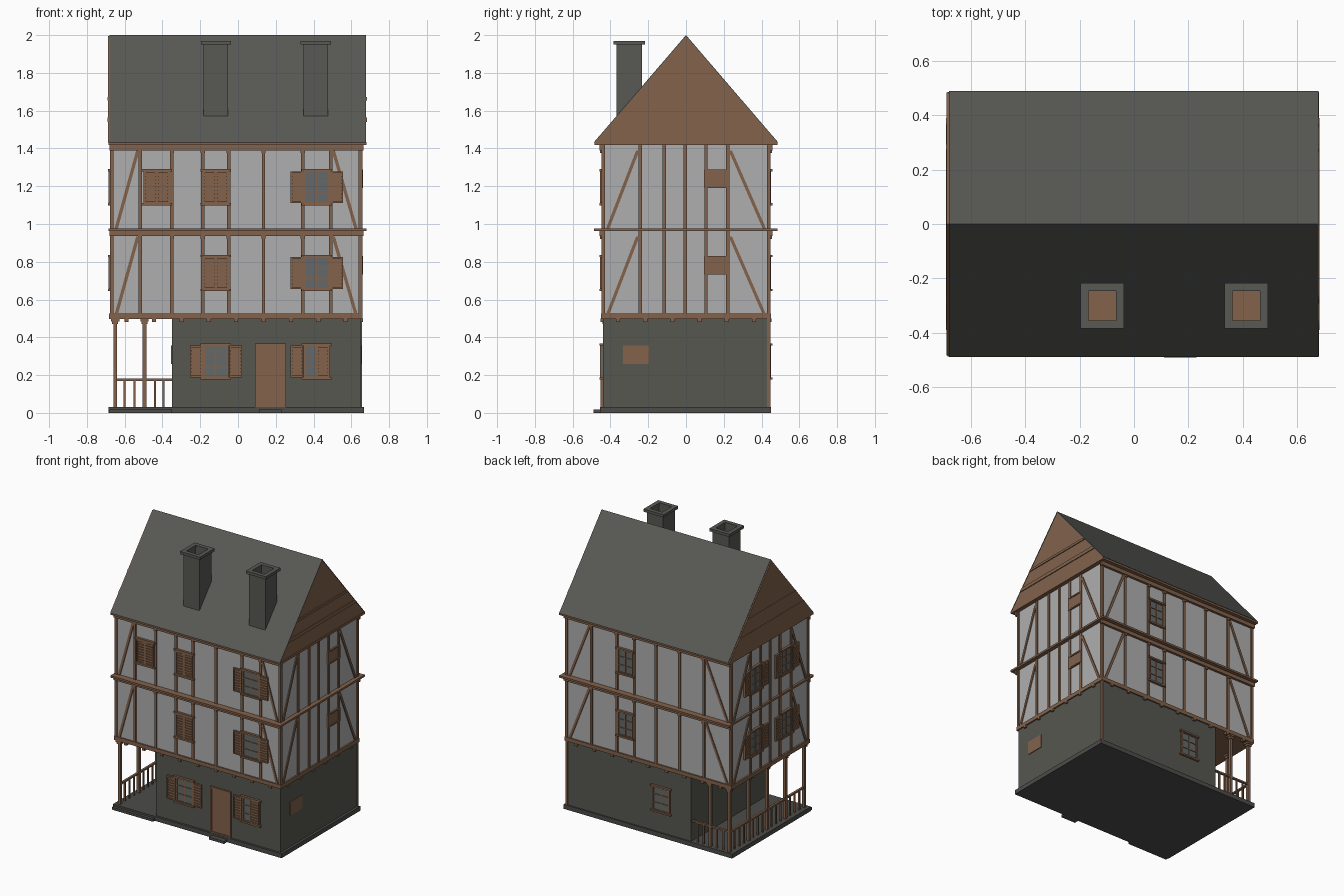
import bpy, bmesh

if "Cube" in bpy.data.objects:
    bpy.data.objects.remove(bpy.data.objects["Cube"])

# Materials
def mat(name, r, g, b):
    m = bpy.data.materials.new(name)
    m.diffuse_color = (r, g, b, 1)
    m.use_nodes = True
    m.node_tree.nodes["Principled BSDF"].inputs["Base Color"].default_value = m.diffuse_color
    return m

WOOD = mat("brown timber", .223, .122, .071)
PLASTER = mat("pale plaster", .429, .429, .429)
STONE = mat("dark stone", .093, .095, .080)
ROOF = mat("grey roof tiles", .098, .100, .088)
GLASS = mat("grey glass", .127, .141, .138)
BASE = mat("foundation grey", .072, .073, .068)

parts = {}

def get(name, m):
    if name not in parts:
        parts[name] = (bmesh.new(), m)
    return parts[name][0]

# Wall coordinates: u along the wall, d outward, z up
PLACE = {
    "front": lambda u, d, z: (u, -.44 - d, z),
    "back": lambda u, d, z: (u, .44 + d, z),
    "right": lambda u, d, z: (.65 + d, u, z),
    "left": lambda u, d, z: (-.67 - d, u, z),
    "inner": lambda u, d, z: (-.35 - d, u, z),
    "world": lambda u, d, z: (u, d, z),
}

def poly(name, m, face, pts, d0, d1):
    bm, f = get(name, m), PLACE[face]
    a = [bm.verts.new(f(u, d0, z)) for u, z in pts]
    b = [bm.verts.new(f(u, d1, z)) for u, z in pts]
    n = len(pts)
    bm.faces.new(a)
    bm.faces.new(b[::-1])
    for i in range(n):
        j = (i + 1) % n
        bm.faces.new((a[i], b[i], b[j], a[j]))

def plate(name, m, face, u0, u1, z0, z1, d0, d1):
    poly(name, m, face, [(u0, z0), (u1, z0), (u1, z1), (u0, z1)], d0, d1)

def box(name, m, x0, x1, y0, y1, z0, z1):
    plate(name, m, "world", x0, x1, z0, z1, y0, y1)

def ring(name, m, x0, x1, y0, y1, z0, z1, t):
    box(name, m, x0, x1, y0, y0 + t, z0, z1)
    box(name, m, x0, x1, y1 - t, y1, z0, z1)
    box(name, m, x0, x0 + t, y0 + t, y1 - t, z0, z1)
    box(name, m, x1 - t, x1, y0 + t, y1 - t, z0, z1)

def border(name, face, u0, u1, z0, z1, t, d0, d1):
    for a, b in ((u0, u0 + t), (u1 - t, u1)):
        plate(name, WOOD, face, a, b, z0, z1, d0, d1)
    for a, b in ((z0, z0 + t), (z1 - t, z1)):
        plate(name, WOOD, face, u0 + t, u1 - t, a, b, d0, d1)

# Louvred shutter leaf
def shutter(face, u0, u1, z0, z1):
    border("shutters", face, u0, u1, z0, z1, .009, .002, .015)
    plate("shutters", WOOD, face, u0 + .009, u1 - .009, z0, z1, .002, .006)
    n = 8
    p = (z1 - z0 - .018) / n
    for i in range(n):
        z = z0 + .009 + i * p
        poly("shutters", WOOD, face, [(u0 + .009, z + .2 * p), (u1 - .009, z + .2 * p),
             (u1 - .009, z + .85 * p), (u0 + .009, z + .85 * p)], .006, .013)

# Window: shutter state per side is "open", "shut" or None
def window(face, u, z0, left=None, right=None, w=.14, h=.18):
    u0, u1, z1 = u - w / 2, u + w / 2, z0 + h
    plate("window_glass", GLASS, face, u0, u1, z0, z1, 0, .004)
    border("window_frames", face, u0, u1, z0, z1, .011, 0, .011)
    plate("window_frames", WOOD, face, u - .004, u + .004, z0, z1, 0, .009)
    for k in (1, 2):
        z = z0 + h * k / 3
        plate("window_frames", WOOD, face, u0, u1, z - .003, z + .003, 0, .009)
    for z in (z0 - .006, z1 - .006):
        plate("window_sills", WOOD, face, u0 - .011, u1 + .011, z, z + .012, 0, .017)
    if left:
        a = u0 - .068 if left == "open" else u0 + .004
        shutter(face, a, a + .066, z0 + .006, z1 - .006)
    if right:
        a = u1 + .002 if right == "open" else u1 - .07
        shutter(face, a, a + .066, z0 + .006, z1 - .006)

# Foundation, steps and ground floor
box("foundation", BASE, -.685, .668, -.455, .45, 0, .032)
box("door_step", BASE, .11, .23, -.49, -.45, 0, .018)
box("porch_step", BASE, -.68, -.35, -.475, -.45, 0, .018)
box("ground_floor_walls", STONE, -.35, .65, -.44, .44, .03, .505)
box("corner_post", WOOD, .64, .657, .43, .447, .03, .52)

# Upper walls and floor bands
box("upper_walls", PLASTER, -.67, .65, -.44, .44, .51, 1.425)
box("lower_band", WOOD, -.682, .66, -.45, .45, .497, .525)
box("middle_band", WOOD, -.685, .68, -.487, .485, .963, .977)
box("eave_band", WOOD, -.685, .68, -.485, .485, 1.418, 1.434)
for face in ("front", "back"):
    plate("long_beams", WOOD, face, -.68, .665, .936, .964, 0, .018)
    plate("long_beams", WOOD, face, -.68, .665, 1.39, 1.42, 0, .018)

# Timber framing: posts and corner braces on both upper storeys
SIDE = [-.243, -.116, -.005, .106, .222]
FRAME = {
    "front": ((-.67, .65), [-.518, -.35, -.187, -.05, .135, .343, .492]),
    "back": ((-.67, .65), [-.455, -.26, -.07, .105, .245, .45]),
    "right": ((-.44, .44), SIDE),
    "left": ((-.44, .44), SIDE),
}
for face, ((a, b), posts) in FRAME.items():
    for z0, z1 in ((.52, .965), (.975, 1.42)):
        for u in posts + [a + .002, b - .002]:
            plate("timber_posts", WOOD, face, u - .009, u + .009, z0, z1, 0, .008)
        for lo, hi in ((a + .025, posts[0] - .012), (b - .025, posts[-1] + .012)):
            poly("corner_braces", WOOD, face, [(lo - .009, z0), (lo + .009, z0),
                 (hi + .009, z1 - .03), (hi - .009, z1 - .03)], 0, .007)
    for u in posts:  # joist ends under the bands
        w = .011
        if face in ("front", "back"):
            for z in (.92, 1.375):
                plate("joist_ends", WOOD, face, u - w, u + w, z, z + .02, 0, .014)
    n = 9 if face in ("front", "back") else 6
    for i in range(n):
        u = a + .08 + (b - a - .16) * i / (n - 1)
        if face != "left":
            plate("joist_ends", WOOD, face, u - w, u + w, .482, .5, -.01, .012)

# Front windows
window("front", -.43, 1.105, "shut", "shut")
window("front", -.117, 1.105, "shut", "shut")
window("front", .417, 1.105, "open", "open")
window("front", -.117, .65, "shut", "shut")
window("front", .417, .65, "open", "open")
window("front", -.117, .182, "open", "open")
window("front", .417, .182, "open", "shut")
# Back and left windows
for z in (.65, 1.105):
    window("back", .175, z, w=.125)
    window("left", .165, z, "open", "open", w=.13)
    window("left", -.19, z, "open", "open", w=.13)
window("back", -.112, .182)

# Small boarded hatches
for face, u, z in (("right", .163, 1.19), ("right", .163, .733),
                   ("right", -.265, .26), ("inner", -.265, .26)):
    plate("hatches", WOOD, face, u - .068, u + .068, z, z + .098, 0, .005)
    if z > .5:
        border("hatches", face, u - .068, u + .068, z, z + .098, .009, 0, .011)

# Front door
plate("door", WOOD, "front", .1, .245, .03, .355, 0, .005)
border("door_frame", "front", .09, .255, .03, .367, .012, 0, .012)

# Porch posts, rails and balusters
def porch_post(x, y):
    r = .01
    box("porch_posts", WOOD, x - r, x + r, y - r, y + r, .03, .5)
    box("porch_capitals", WOOD, x - .016, x + .016, y - .016, y + .016, .47, .485)
    box("porch_capitals", WOOD, x - .022, x + .022, y - .022, y + .022, .485, .5)

ys = [-.425, -.21, 0, .21, .425]
for y in ys:
    porch_post(-.65, y)
porch_post(-.495, .425)
box("porch_rails", WOOD, -.658, -.642, -.425, .425, .17, .182)
box("porch_rails", WOOD, -.65, -.35, .417, .433, .17, .182)
for a, b in zip(ys, ys[1:]):
    for k in (1, 2, 3):
        y = a + (b - a) * k / 4
        box("porch_balusters", WOOD, -.655, -.645, y - .005, y + .005, .03, .172)
for x in (-.6, -.548, -.44, -.395):
    box("porch_balusters", WOOD, x - .005, x + .005, .42, .43, .03, .172)

# Gable body and roof slopes
poly("gables", WOOD, "right", [(-.483, 1.432), (.483, 1.432), (0, 1.994)], -1.338, .026)
for s in (-1, 1):
    poly("roof", ROOF, "right", [(0, 2), (s * .488, 1.432), (s * .483, 1.432), (0, 1.993)],
         -1.33, .028)
for z0, z1 in ((1.54, 1.565), (1.655, 1.672)):
    h0, h1 = [(1.994 - z) * .859 for z in (z0, z1)]
    pts = [(-h0, z0), (h0, z0), (h1, z1), (-h1, z1)]
    poly("gable_beams", WOOD, "right", pts, .024, .032)
    poly("gable_beams", WOOD, "left", pts, .013, .02)

# Hollow chimneys
for x in (-.117, .412):
    ring("chimneys", ROOF, x - .065, x + .065, -.368, -.232, 1.55, 1.95, .014)
    ring("chimney_caps", ROOF, x - .08, x + .08, -.384, -.216, 1.95, 1.97, .03)
    box("chimney_flues", WOOD, x - .052, x + .052, -.355, -.245, 1.6, 1.73)

# Turn every part into an object
for name, (bm, m) in parts.items():
    bmesh.ops.recalc_face_normals(bm, faces=bm.faces)
    me = bpy.data.meshes.new(name)
    bm.to_mesh(me)
    bm.free()
    me.materials.append(m)
    bpy.context.collection.objects.link(bpy.data.objects.new(name, me))
